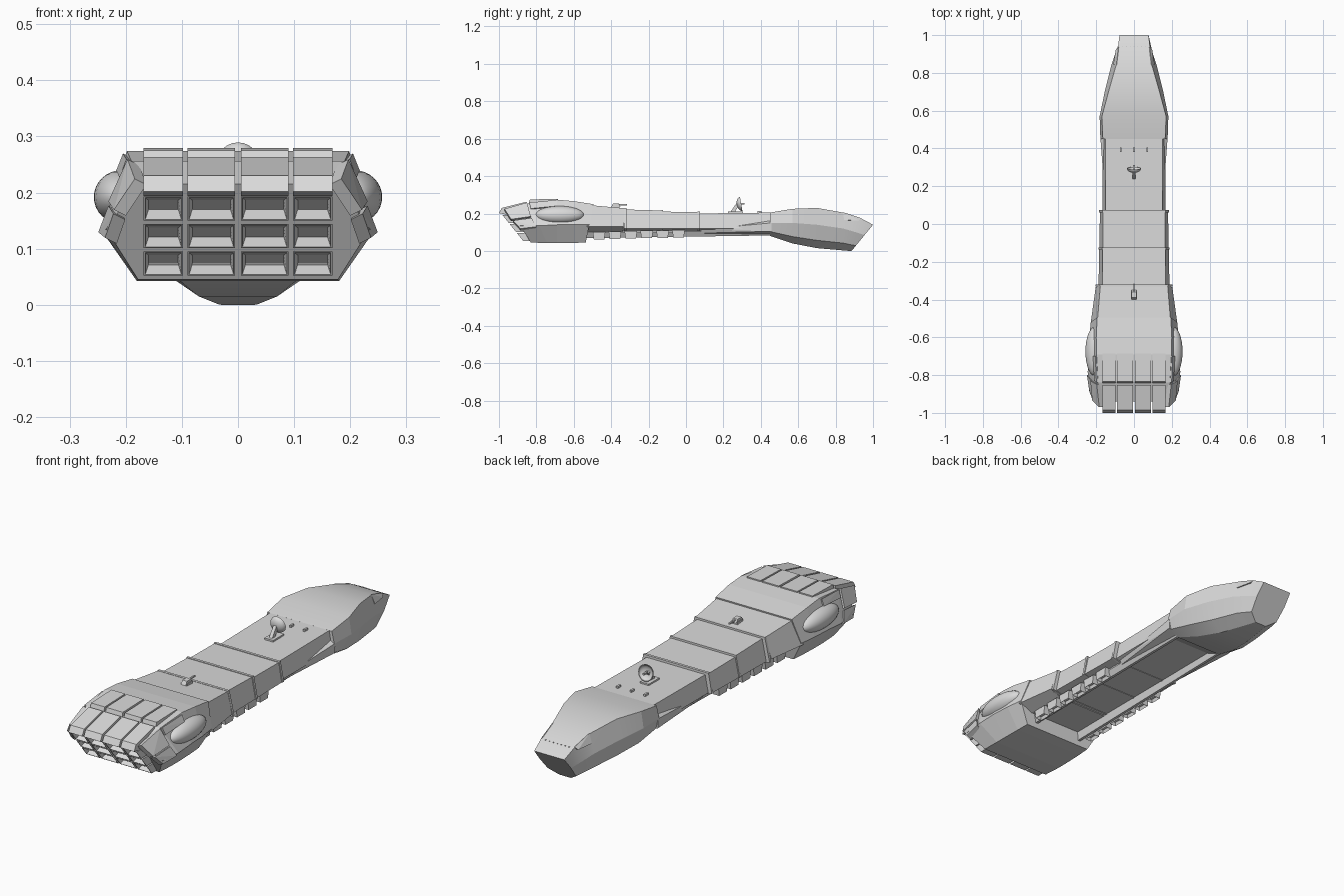
import bpy, bmesh, math
from mathutils import Matrix, Vector

cube = bpy.data.objects.get("Cube")
if cube:
    bpy.data.objects.remove(cube, do_unlink=True)

grey = bpy.data.materials.new("hull_grey")
grey.use_nodes = True
grey.diffuse_color = (0.7, 0.7, 0.7, 1)
grey.node_tree.nodes["Principled BSDF"].inputs["Base Color"].default_value = (0.7, 0.7, 0.7, 1)


def finish(name, bm, smooth=None):
    bmesh.ops.recalc_face_normals(bm, faces=bm.faces[:])
    mesh = bpy.data.meshes.new(name)
    bm.to_mesh(mesh)
    bm.free()
    mesh.materials.append(grey)
    if smooth:
        mesh.shade_smooth()
        mesh.set_sharp_from_angle(angle=math.radians(smooth))
    obj = bpy.data.objects.new(name, mesh)
    bpy.context.collection.objects.link(obj)
    return obj


def loft_mesh(sections, bulge=0):
    """Mirrored hull; section = y, top z, top w, mid z, mid w, bottom z, bottom w, slant."""
    bm = bmesh.new()
    rings = []
    for y, zt, wt, zm, wm, zb, wb, slant in sections:
        half = [(wb, zb), (wm, zm), (wt, zt)]
        if bulge:
            half.insert(1, ((wb + wm) / 2 + bulge, (zb * 2 + zm) / 3))
        outline = half + [(-x, z) for x, z in reversed(half)]
        rings.append([bm.verts.new((x, y + slant * (zt - z), z)) for x, z in outline])
    n = len(rings[0])
    for a, b in zip(rings, rings[1:]):
        for i in range(n):
            j = (i + 1) % n
            bm.faces.new((a[i], a[j], b[j], b[i]))
    bm.faces.new(rings[0])
    bm.faces.new(rings[-1])
    bmesh.ops.recalc_face_normals(bm, faces=bm.faces[:])
    return bm


def hull_mesh(points):
    bm = bmesh.new()
    for p in points:
        bm.verts.new(p)
    bmesh.ops.convex_hull(bm, input=bm.verts[:])
    bmesh.ops.dissolve_limit(bm, angle_limit=0.01, verts=bm.verts[:], edges=bm.edges[:])
    bmesh.ops.recalc_face_normals(bm, faces=bm.faces[:])
    return bm


def prism(x0, x1, profile):
    return hull_mesh([(x, y, z) for x in (x0, x1) for y, z in profile])


def box(name, x, y, z, sx, sy, sz):
    bm = bmesh.new()
    bmesh.ops.create_cube(bm, size=1, matrix=Matrix.Translation((x, y, z)) @ Matrix.Diagonal((sx, sy, sz, 1)))
    return finish(name, bm)


def side_pair(name, points):
    for side, s in (("left", 1), ("right", -1)):
        finish(f"{side}_{name}", hull_mesh([(s * x, y, z) for x, y, z in points]))


# Nose
finish("nose", loft_mesh([
    (0.45, 0.205, 0.165, 0.15, 0.178, 0.08, 0.12, 0),
    (0.57, 0.225, 0.17, 0.15, 0.182, 0.04, 0.10, 0),
    (0.70, 0.23, 0.135, 0.14, 0.155, 0.015, 0.07, 0),
    (0.84, 0.205, 0.095, 0.12, 0.12, 0.003, 0.04, 0),
    (0.94, 0.172, 0.084, 0.10, 0.098, 0.001, 0.035, -0.45),
    (1.0, 0.14, 0.077, 0.085, 0.08, 0, 0.03, -0.82)], 0.018), 15)
side_pair("bridge_panel", [(0.094, 0.84, 0.207), (0.083, 0.935, 0.176), (0.11, 0.845, 0.165),
                           (0.096, 0.925, 0.163), (0.06, 0.85, 0.17), (0.06, 0.92, 0.16)])
for i in range(7):
    box("nose_port", (i - 3) * 0.02, 0.94, 0.172, 0.004, 0.004, 0.004)

# Stepped middle hull
for name, a, b in (
        ("forward_hull", (0.05, 0.2, 0.15, 0.12, 0.166, 0.11, 0.14, 0),
         (0.46, 0.205, 0.152, 0.12, 0.166, 0.11, 0.14, 0)),
        ("middle_hull", (-0.13, 0.21, 0.165, 0.12, 0.184, 0.11, 0.14, 0),
         (0.07, 0.208, 0.165, 0.12, 0.18, 0.11, 0.14, 0)),
        ("aft_hull", (-0.34, 0.222, 0.167, 0.12, 0.188, 0.108, 0.14, 0),
         (-0.125, 0.216, 0.166, 0.12, 0.184, 0.108, 0.14, 0)),
        ("shoulder_hull", (-0.53, 0.246, 0.195, 0.13, 0.23, 0.105, 0.16, 0),
         (-0.325, 0.228, 0.178, 0.13, 0.203, 0.105, 0.15, -0.1))):
    finish(name, loft_mesh([a, b]))

# Raised ribs at the hull joints
for y, z, wt, wm in ((-0.325, 0.23, 0.18, 0.205), (-0.13, 0.219, 0.169, 0.188), (0.068, 0.211, 0.167, 0.184)):
    finish("hull_rib", loft_mesh([(y + d, z, wt, 0.12, wm, 0.106, 0.14, 0) for d in (-0.006, 0.006)]))

side_pair("fairing", [(0.14, 0.08, 0.095), (0.15, 0.08, 0.115), (0.12, 0.458, 0.086),
                      (0.176, 0.458, 0.105), (0.178, 0.458, 0.15), (0.14, 0.458, 0.175)])

# Keel with an open bay underneath
bm = loft_mesh([(-0.55, 0.115, 0.14, 0.1, 0.142, 0.068, 0.13, 0),
                (0.46, 0.115, 0.14, 0.105, 0.142, 0.083, 0.125, 0)])
bottom = min(bm.faces, key=lambda f: f.normal.z)
bmesh.ops.inset_region(bm, faces=[bottom], thickness=0.018)
bmesh.ops.inset_region(bm, faces=[bottom], thickness=0.012)
for v in bottom.verts:
    v.co.z = 0.108
    if v.co.y > 0:
        v.co.y -= 0.05
finish("keel", bm)
for s in (-1, 1):
    for i in range(6):
        y = -0.465 + i * 0.085
        z = 0.072 + i * 0.002
        bm = prism(s * 0.13, s * 0.162, [(y - 0.034, z + 0.03), (y + 0.034, z + 0.03),
                                       (y + 0.028, z - 0.01), (y - 0.028, z - 0.01)])
        face = min(bm.faces, key=lambda f: f.normal.z)
        bmesh.ops.inset_region(bm, faces=[face], thickness=0.006)
        bmesh.ops.translate(bm, verts=face.verts[:], vec=(0, 0, 0.015))
        finish("keel_pod", bm)

# Engine housing
finish("engine_housing", loft_mesh([
    (-0.495, 0.25, 0.195, 0.14, 0.228, 0.045, 0.175, -0.2),
    (-0.60, 0.266, 0.2, 0.14, 0.238, 0.043, 0.178, 0),
    (-0.69, 0.274, 0.198, 0.14, 0.243, 0.042, 0.18, 0),
    (-0.84, 0.256, 0.19, 0.135, 0.245, 0.042, 0.18, 0.45),
    (-0.94, 0.215, 0.178, 0.135, 0.235, 0.045, 0.178, 0.65)]))

# Engine columns: roof plates and recessed nozzles
for x0, x1 in ((-0.168, -0.098), (-0.09, -0.005), (0.005, 0.09), (0.098, 0.168)):
    finish("roof_plate", prism(x0, x1, [(-0.685, 0.279), (-0.835, 0.275), (-0.845, 0.24), (-0.685, 0.25)]))
    finish("rear_plate", prism(x0, x1, [(-0.852, 0.263), (-0.985, 0.23), (-1.0, 0.202), (-0.96, 0.194), (-0.852, 0.194)]))
    for row in range(3):
        z0 = 0.052 + row * 0.049
        z1 = z0 + 0.043
        bm = prism(x0, x1, [(-0.78, z0), (-0.78, z1)] + [(-0.868 - (z - 0.05) * 0.8, z) for z in (z0, z1)])
        face = min(bm.faces, key=lambda f: f.normal.y)
        bmesh.ops.inset_region(bm, faces=[face], thickness=0.004)
        bmesh.ops.inset_region(bm, faces=[face], thickness=0.008)
        mid = face.calc_center_median().z
        for v in face.verts:
            v.co.y += 0.03
            if v.co.z < mid:
                v.co.z += 0.013
        finish("engine_nozzle", bm)

# Side armour plates: a quad thickened outward
for name, quad in (
        ("upper_armour", [(0.188, -0.85, 0.255), (0.175, -0.97, 0.22), (0.212, -0.935, 0.165), (0.222, -0.83, 0.18)]),
        ("lower_armour", [(0.222, -0.825, 0.172), (0.213, -0.925, 0.158), (0.228, -0.885, 0.115), (0.24, -0.8, 0.125)]),
        ("front_armour", [(0.196, -0.7, 0.265), (0.19, -0.838, 0.255), (0.202, -0.83, 0.222), (0.208, -0.7, 0.235)])):
    side_pair(name, [(x + dx, y, z + dx / 2) for x, y, z in quad for dx in (-0.012, 0.009)])

# Side blisters
for s in (-1, 1):
    bm = bmesh.new()
    bmesh.ops.create_uvsphere(bm, u_segments=32, v_segments=16, radius=1,
                              matrix=Matrix.Translation((s * 0.207, -0.675, 0.192)) @ Matrix.Diagonal((0.05, 0.13, 0.048, 1)))
    finish("side_blister", bm, 60)

# Dish antenna
bm = bmesh.new()
outer = [(0.038 * math.sin(a), -0.024 * math.cos(a)) for a in (i * math.pi / 12 for i in range(7))]
inner = [(r * 0.92, h * 0.85) for r, h in reversed(outer)]
verts = [bm.verts.new((r, 0, h)) for r, h in outer + inner]
edges = [bm.edges.new(pair) for pair in zip(verts, verts[1:])]
bmesh.ops.spin(bm, geom=verts + edges, axis=(0, 0, 1), cent=(0, 0, 0), angle=math.tau, steps=24)
bmesh.ops.remove_doubles(bm, verts=bm.verts[:], dist=0.0001)
bmesh.ops.transform(bm, verts=bm.verts[:],
                    matrix=Matrix.Translation((0, 0.295, 0.252)) @ Matrix.Rotation(math.radians(-80), 4, "X"))
finish("dish", bm, 40)
box("dish_feed", 0, 0.297, 0.252, 0.008, 0.03, 0.008)
box("dish_base", 0, 0.265, 0.204, 0.045, 0.08, 0.012)
finish("dish_arm", prism(-0.008, 0.008, [(0.235, 0.205), (0.26, 0.205), (0.285, 0.25), (0.27, 0.255)]))

# Deck fittings
for x in (-0.07, 0, 0.07):
    box("deck_lug", x, 0.393, 0.206, 0.009, 0.022, 0.016)
box("turret_base", 0, -0.375, 0.236, 0.03, 0.04, 0.012)
finish("turret", prism(-0.012, 0.012, [(-0.4, 0.236), (-0.39, 0.253), (-0.36, 0.253), (-0.35, 0.238)]))
box("turret_barrel", 0, -0.345, 0.247, 0.007, 0.06, 0.007)
